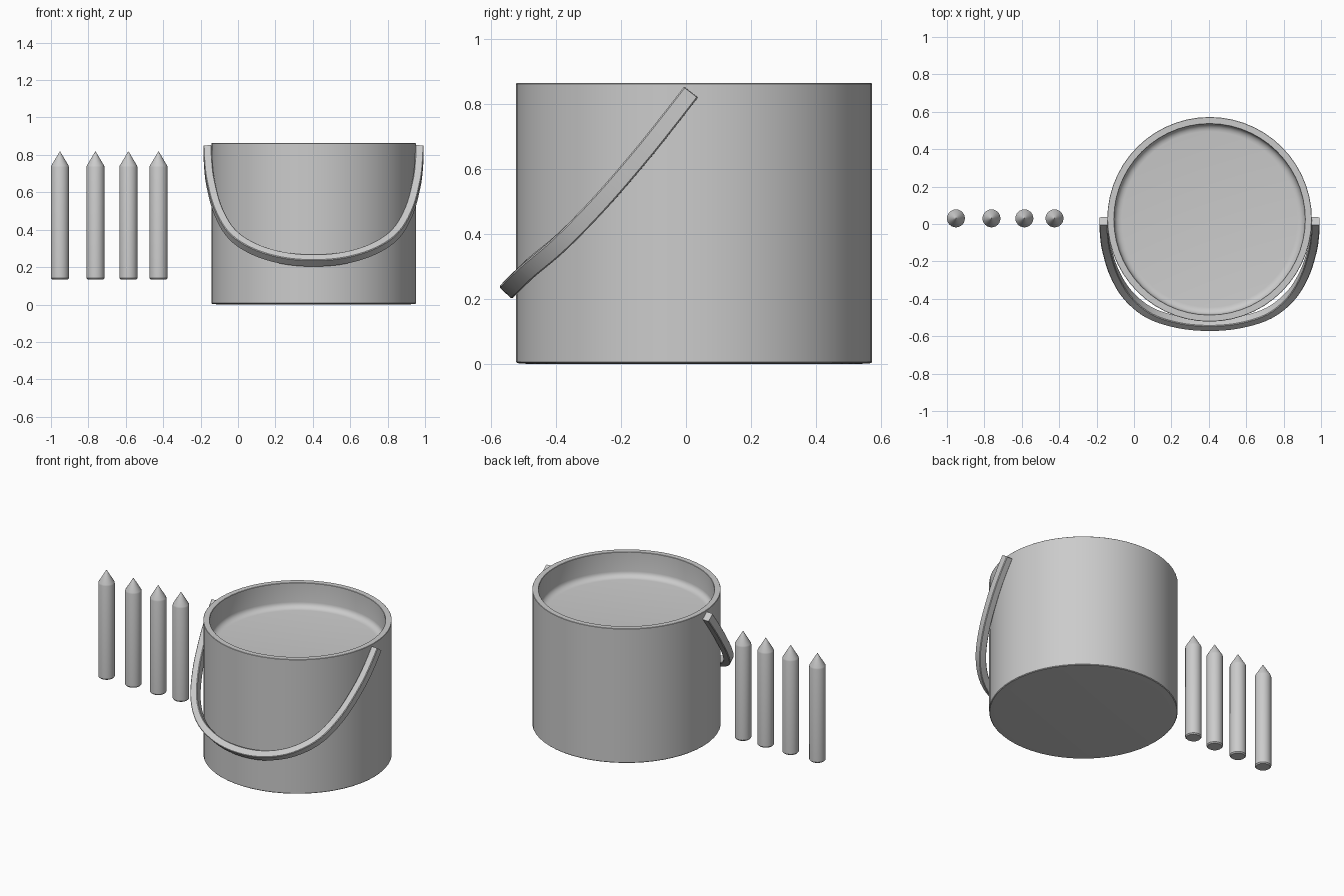
import bpy
import math
from mathutils import Vector

if "Cube" in bpy.data.objects:
    bpy.data.objects.remove(bpy.data.objects["Cube"])


def make_object(name, verts, faces, angle=35):
    mesh = bpy.data.meshes.new(name)
    mesh.from_pydata(verts, [], faces)
    mesh.validate()
    obj = bpy.data.objects.new(name, mesh)
    bpy.context.collection.objects.link(obj)
    bpy.ops.object.select_all(action='DESELECT')
    obj.select_set(True)
    bpy.context.view_layer.objects.active = obj
    bpy.ops.object.mode_set(mode='EDIT')
    bpy.ops.mesh.select_all(action='SELECT')
    bpy.ops.mesh.normals_make_consistent(inside=False)
    bpy.ops.object.mode_set(mode='OBJECT')
    bpy.ops.object.shade_smooth_by_angle(angle=math.radians(angle))
    return obj


def lathe(name, profile, sides, centre):
    """Revolve (radius, z) points about a vertical axis; both ends close on the axis."""
    cx, cy = centre
    n = len(profile)
    verts = []
    for r, z in profile:
        for i in range(sides):
            a = 2 * math.pi * i / sides
            verts.append((cx + r * math.cos(a), cy + r * math.sin(a), z))
    faces = [(k * sides + i, k * sides + (i + 1) % sides,
              (k + 1) * sides + (i + 1) % sides, (k + 1) * sides + i)
             for k in range(n - 1) for i in range(sides)]
    faces.append(tuple(range(sides)))
    faces.append(tuple(range((n - 1) * sides, n * sides)))
    return make_object(name, verts, faces)


# Bucket with a thick rim and a recessed surface that curves up into the wall
fillet = [(0.47 + 0.04 * math.cos(t), 0.74 - 0.035 * math.sin(t))
          for t in [math.pi / 2 * k / 5 for k in range(6)]]
lathe("bucket", [(0.50, 0.0), (0.543, 0.003), (0.547, 0.007), (0.547, 0.861),
                 (0.545, 0.863), (0.512, 0.863), (0.51, 0.861)] + fillet,
      56, (0.404, 0.025))

# Row of four crayons with pointed tips
for k, x in enumerate((-0.952, -0.762, -0.586, -0.425)):
    lathe(f"crayon_{k + 1}", [(0.042, 0.134), (0.048, 0.141), (0.048, 0.735),
                              (0.046, 0.743), (0.003, 0.815), (0.001, 0.818)],
          24, (x, 0.03))

# Carrying handle: half path from the top pivot to the front centre, mirrored
half = [(0.567, 0.015, 0.835), (0.563, -0.055, 0.745), (0.55, -0.135, 0.645),
        (0.51, -0.26, 0.50), (0.437, -0.38, 0.377), (0.32, -0.475, 0.297),
        (0.165, -0.525, 0.249)]
control = [Vector((-x, y, z)) for x, y, z in half]
control += [Vector((0, -0.54, 0.235))]
control += [Vector(p) for p in reversed(half)]


def smooth_path(pts, steps=5):
    """Catmull-Rom curve through the points."""
    p = [2 * pts[0] - pts[1]] + pts + [2 * pts[-1] - pts[-2]]
    out = []
    for i in range(1, len(p) - 2):
        a, b, c, d = p[i - 1:i + 3]
        for s in range(steps):
            t = s / steps
            out.append(0.5 * (2 * b + (c - a) * t + (2 * a - 5 * b + 4 * c - d) * t ** 2
                              + (3 * b - a - 3 * c + d) * t ** 3))
    return out + [pts[-1]]


path = smooth_path(control)
width, thick, bevel = 0.027, 0.022, 0.004
section = [(width, -thick + bevel), (width, thick - bevel), (width - bevel, thick),
           (-width + bevel, thick), (-width, thick - bevel), (-width, -thick + bevel),
           (-width + bevel, -thick), (width - bevel, -thick)]
verts, faces = [], []
m = len(section)
for i, p in enumerate(path):
    tangent = (path[min(i + 1, len(path) - 1)] - path[max(i - 1, 0)]).normalized()
    inward = Vector((0, 0.73, 0.68))
    inward = tangent.cross(Vector((0, -0.73, 0.68))).normalized()
    across = inward.cross(tangent).normalized()
    verts += [p + Vector((0.404, 0, 0)) + across * u + inward * v for u, v in section]
for i in range(len(path) - 1):
    for j in range(m):
        k = (j + 1) % m
        faces.append((i * m + j, i * m + k, (i + 1) * m + k, (i + 1) * m + j))
faces.append(tuple(range(m)))
faces.append(tuple(range((len(path) - 1) * m, len(path) * m)))
make_object("handle", verts, faces)
